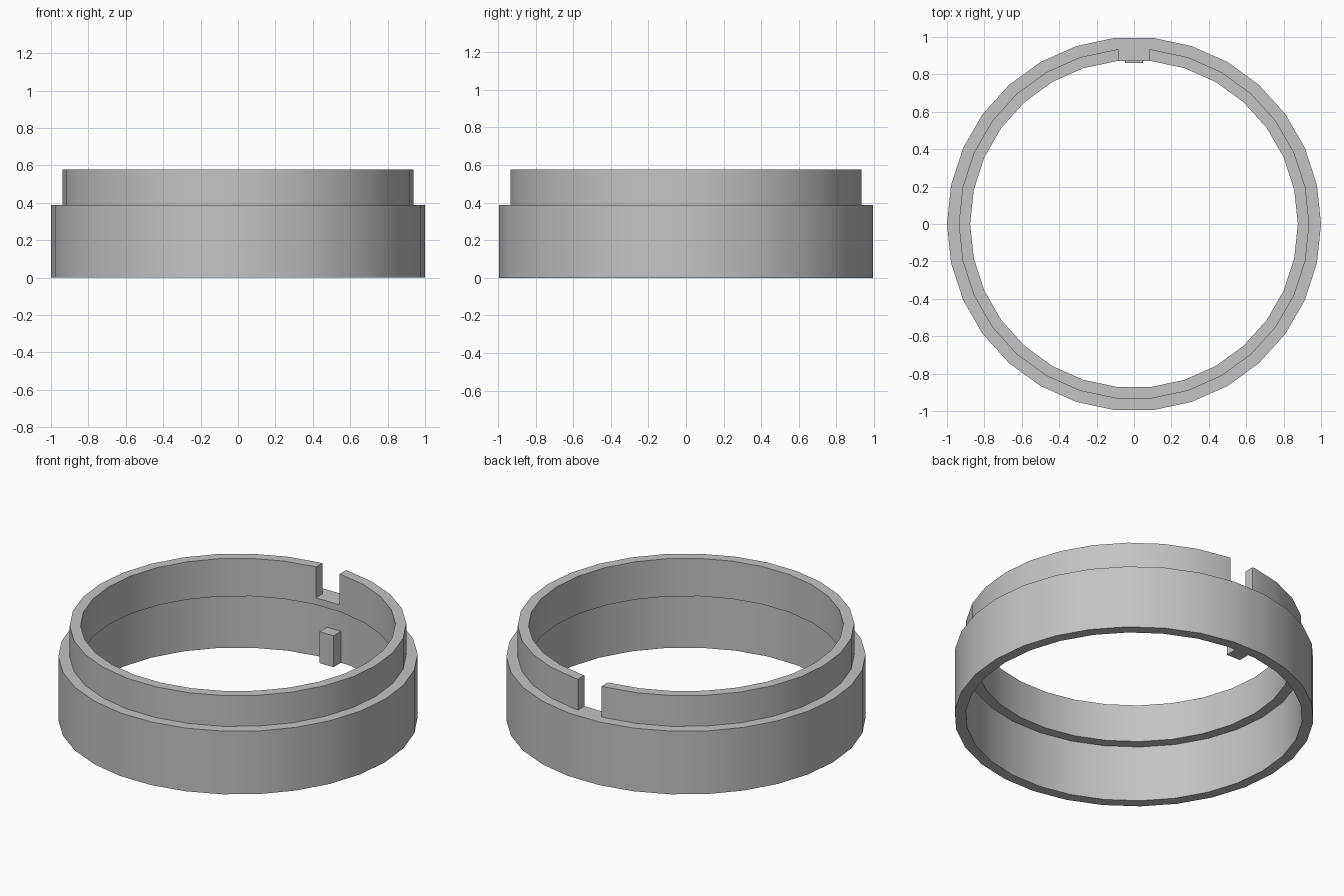
import bpy
import bmesh
from math import cos, sin, tau, radians
from mathutils import Matrix

SIDES = 30
R_OUT, R_MID, R_IN = 1.0, 0.937, 0.876
Z_LEDGE, Z_STEP, Z_TOP = 0.345, 0.388, 0.577

if "Cube" in bpy.data.objects:
    bpy.data.objects.remove(bpy.data.objects["Cube"], do_unlink=True)

grey = bpy.data.materials.new("plain grey")
grey.use_nodes = True
colour = (0.55, 0.55, 0.55, 1)
grey.diffuse_color = colour
grey.node_tree.nodes["Principled BSDF"].inputs["Base Color"].default_value = colour


def finish(bm, name):
    bmesh.ops.recalc_face_normals(bm, faces=bm.faces)
    mesh = bpy.data.meshes.new(name)
    bm.to_mesh(mesh)
    bm.free()
    mesh.materials.append(grey)
    obj = bpy.data.objects.new(name, mesh)
    bpy.context.collection.objects.link(obj)
    return obj


def box(name, low, high):
    bm = bmesh.new()
    size = [b - a for a, b in zip(low, high)]
    mid = [(a + b) / 2 for a, b in zip(low, high)]
    bmesh.ops.create_cube(bm, size=1, matrix=Matrix.Translation(mid) @ Matrix.Diagonal((*size, 1)))
    return finish(bm, name)


def activate(obj):
    bpy.ops.object.select_all(action="DESELECT")
    obj.select_set(True)
    bpy.context.view_layer.objects.active = obj


# Stepped collar: wide socket below, narrower lip above
profile = [(R_OUT, 0), (R_OUT, Z_STEP), (R_MID, Z_STEP), (R_MID, Z_TOP),
           (R_IN, Z_TOP), (R_IN, Z_LEDGE), (R_MID, Z_LEDGE), (R_MID, 0)]
bm = bmesh.new()
loops = []
for i in range(SIDES):
    a = tau * i / SIDES
    loops.append([bm.verts.new((r * cos(a), r * sin(a), z)) for r, z in profile])
for i in range(SIDES):
    here, there = loops[i], loops[(i + 1) % SIDES]
    for j in range(len(profile)):
        k = (j + 1) % len(profile)
        bm.faces.new((here[j], there[j], there[k], here[k]))
collar = finish(bm, "collar")

# Notch through the back of the lip, down to the step
cutter = box("notch_cutter", (-0.08, 0.8, Z_STEP), (0.08, 0.97, 0.7))
cutter.hide_render = True
activate(collar)
notch = collar.modifiers.new("notch", "BOOLEAN")
notch.operation = "DIFFERENCE"
notch.solver = "EXACT"
notch.object = cutter
bpy.ops.object.modifier_apply(modifier=notch.name)
bpy.data.objects.remove(cutter, do_unlink=True)
activate(collar)
bpy.ops.object.shade_smooth_by_angle(angle=radians(30))

# Locating key inside the socket, below the notch
box("locating_key", (-0.047, 0.86, 0), (0.047, 0.94, 0.193))
